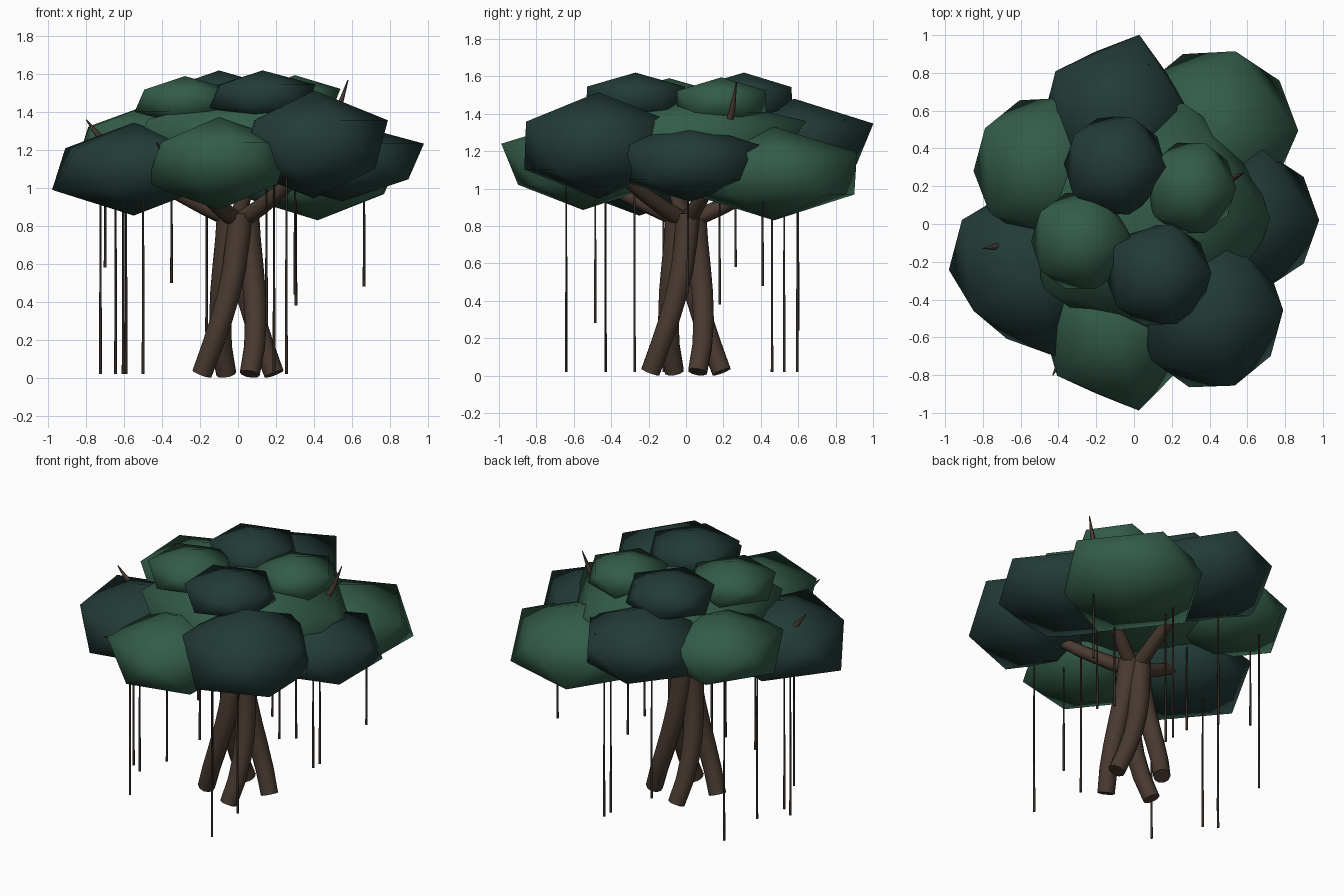
import bpy, bmesh, math
from mathutils import Vector, Matrix

if "Cube" in bpy.data.objects:
    bpy.data.objects.remove(bpy.data.objects["Cube"])


def material(name, rgb):
    m = bpy.data.materials.new(name)
    m.diffuse_color = (*rgb, 1)
    m.use_nodes = True
    m.node_tree.nodes["Principled BSDF"].inputs["Base Color"].default_value = m.diffuse_color
    return m


GREEN = material("leaf_green", (0.033, 0.107, 0.066))
DARK = material("leaf_dark", (0.016, 0.044, 0.038))
BARK = material("bark", (0.066, 0.042, 0.030))
ROOT = material("root_bark", (0.035, 0.024, 0.018))


def finish(bm, name, mat, angle=60):
    bmesh.ops.recalc_face_normals(bm, faces=bm.faces)
    me = bpy.data.meshes.new(name)
    bm.to_mesh(me)
    bm.free()
    me.materials.append(mat)
    ob = bpy.data.objects.new(name, me)
    bpy.context.collection.objects.link(ob)
    bpy.context.view_layer.objects.active = ob
    ob.select_set(True)
    bpy.ops.object.shade_smooth_by_angle(angle=math.radians(angle))
    ob.select_set(False)


def tube(bm, path, radii, sides):
    """Sweep a round section along a path, with capped ends."""
    pts = [Vector(p) for p in path]
    rings = []
    for i, p in enumerate(pts):
        t = (pts[min(i + 1, len(pts) - 1)] - pts[max(i - 1, 0)]).normalized()
        u = Vector((0, 1, 0)).cross(t).normalized()
        v = t.cross(u)
        rings.append([bm.verts.new(p + radii[i] * (u * math.cos(a) + v * math.sin(a)))
                      for a in (2 * math.pi * k / sides for k in range(sides))])
    for r0, r1 in zip(rings, rings[1:]):
        for k in range(sides):
            j = (k + 1) % sides
            bm.faces.new((r0[k], r0[j], r1[j], r1[k]))
    bm.faces.new(rings[0])
    bm.faces.new(rings[-1])


# Canopy: squashed 20-sided balls, smooth shaded
# (name, centre, outer ring radii and half height, turn in degrees, material)
clumps = [
    ("back", (-0.08, 0.58, 1.24), (0.40, 0.42, 0.24), 3, DARK),
    ("back_right", (0.42, 0.47, 1.08), (0.45, 0.46, 0.25), 3, GREEN),
    ("right", (0.55, 0.02, 1.14), (0.43, 0.39, 0.21), 0, DARK),
    ("front_right", (0.40, -0.47, 1.23), (0.39, 0.41, 0.285), 2, DARK),
    ("front", (-0.10, -0.55, 1.13), (0.38, 0.43, 0.245), 0, GREEN),
    ("left", (-0.55, -0.25, 1.10), (0.43, 0.43, 0.245), -1, DARK),
    ("back_left", (-0.47, 0.30, 1.23), (0.38, 0.38, 0.21), 3, GREEN),
    ("middle", (0.06, 0.03, 1.25), (0.66, 0.64, 0.25), 0, GREEN),
    ("top_back", (-0.10, 0.31, 1.48), (0.27, 0.27, 0.14), -2, DARK),
    ("top_right", (0.30, 0.19, 1.465), (0.24, 0.25, 0.13), 0, GREEN),
    ("top_left", (-0.28, -0.09, 1.46), (0.265, 0.265, 0.13), 0, GREEN),
    ("top_front", (0.13, -0.27, 1.485), (0.28, 0.275, 0.135), 2, DARK),
]
# Irregular corners: ring corner number (36 degree steps) -> reach
uneven = {
    "back": {0: 0.92, 1: 0.82, 2: 1.04, 3: 0.85},
    "back_right": {9: 0.9},
    "front": {7: 0.85, 8: 1.07},
    "left": {4: 1.05, 6: 0.85, 7: 0.88, 8: 1.1},
}
for name, c, (rx, ry, rz), turn, mat in clumps:
    bm = bmesh.new()
    bmesh.ops.create_icosphere(bm, subdivisions=1, radius=1)
    for v in bm.verts:
        if abs(v.co.z) < 0.9:
            corner = round(math.degrees(math.atan2(v.co.y, v.co.x)) / 36) % 10
            reach = uneven.get(name, {}).get(corner, 1) / 0.894
            v.co.x *= reach
            v.co.y *= reach
    bm.transform(Matrix.Translation(c) @ Matrix.Diagonal((rx, ry, rz, 1))
                 @ Matrix.Rotation(math.radians(turn), 4, 'Z'))
    finish(bm, "leaf_clump_" + name, mat, 180)

# Trunk: four stems leaning together with a quarter twist
for i in range(4):
    bm = bmesh.new()
    path, radii = [], []
    for k in range(7):
        t = k / 6
        a = math.radians(288 + 90 * i + 85 * t)
        rad = 0.046 + 0.154 * (1 - t) ** 1.5
        path.append((rad * math.cos(a), rad * math.sin(a), 0.02 + 0.84 * t))
        radii.append(0.053 + 0.014 * t)
    tube(bm, path, radii, 10)
    finish(bm, f"trunk_stem_{i + 1}", BARK, 50)

# Branches: curve out of the trunk top and poke through the leaves
tips = [(-0.80, -0.13, 1.36), (0.58, 0.27, 1.57), (0.08, 0.85, 1.37),
        (-0.43, -0.80, 1.24), (0.55, -0.59, 1.41)]
for i, tip in enumerate(tips):
    bm = bmesh.new()
    start, end = Vector((0, 0, 0.82)), Vector(tip)
    bend = Vector((end.x * 0.78, end.y * 0.78, 1.09))
    path = [(1 - t) ** 2 * start + 2 * t * (1 - t) * bend + t * t * end
            for t in (k / 7 for k in range(8))]
    tube(bm, path, [0.003 + 0.045 * (1 - k / 7) ** 0.7 for k in range(8)], 8)
    finish(bm, f"branch_{i + 1}", BARK)

# Hanging roots: x, y, lower end
roots = [(-0.70, 0.265, 0.58), (-0.35, 0.08, 0.50), (0.15, -0.485, 0.28),
         (0.305, 0.18, 0.38), (0.665, 0.41, 0.48), (-0.165, 0.60, 0.24),
         (0.30, 0.01, 0.44), (0.255, -0.64, 0.02), (0.19, -0.275, 0.02),
         (-0.50, -0.43, 0.02), (-0.645, -0.12, 0.02), (-0.725, -0.07, 0.02),
         (-0.59, 0.09, 0.02), (0.19, 0.525, 0.02), (0.19, 0.595, 0.02),
         (-0.605, 0.46, 0.02)]
for i, (x, y, z) in enumerate(roots):
    bm = bmesh.new()
    tube(bm, [(x, y, 1.13), (x, y, (z + 1.13) / 2), (x, y, z)],
         [0.005, 0.006, 0.008], 6)
    finish(bm, f"hanging_root_{i + 1}", ROOT)
